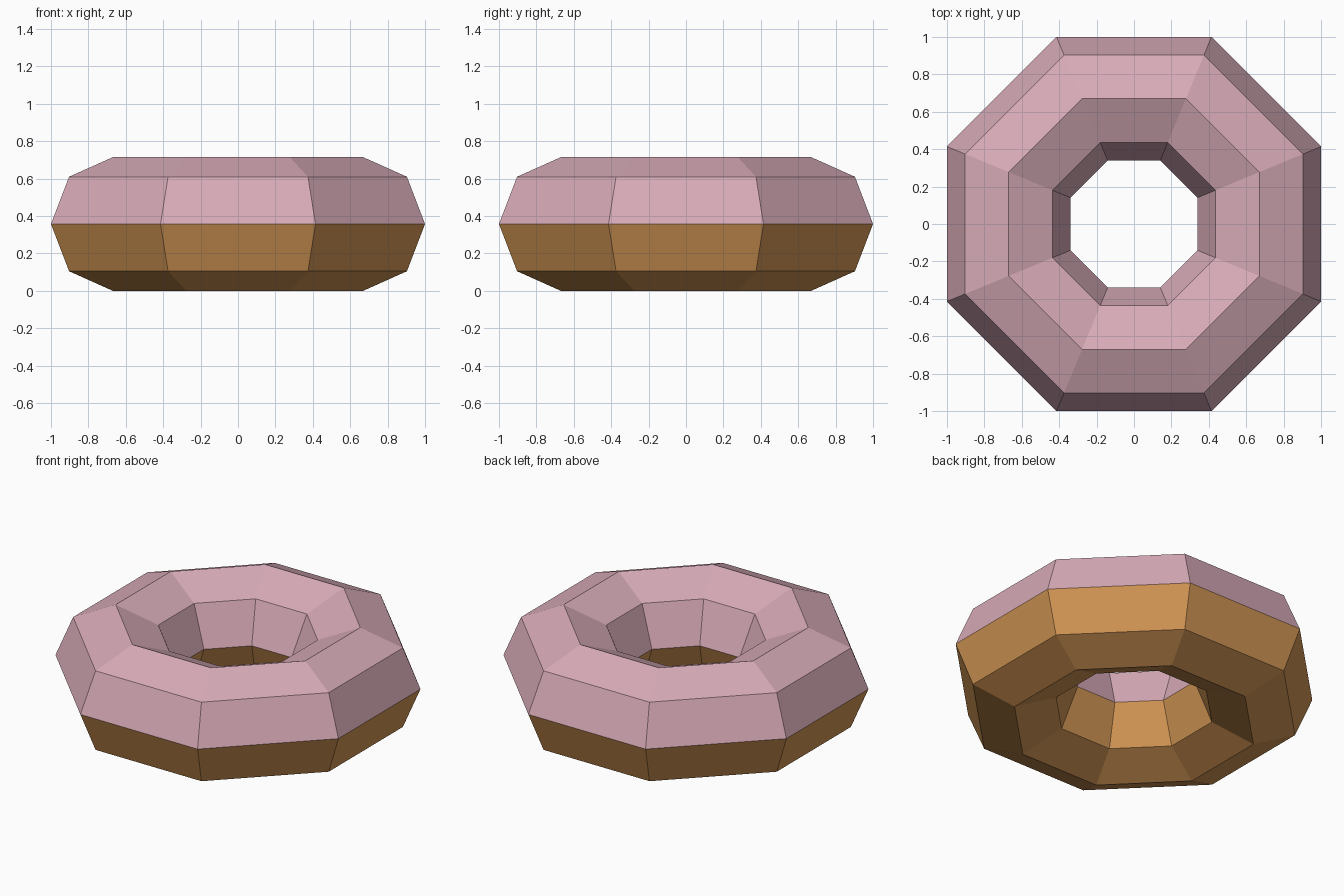
import bpy, bmesh, math

if "Cube" in bpy.data.objects:
    bpy.data.objects.remove(bpy.data.objects["Cube"])

SIDES = 8            # segments round the ring and round the tube
RING, TUBE_W, TUBE_H = 0.67, 0.33, 0.357


def material(name, rgb):
    m = bpy.data.materials.new(name)
    m.diffuse_color = (*rgb, 1)
    m.use_nodes = True
    m.node_tree.nodes["Principled BSDF"].inputs["Base Color"].default_value = m.diffuse_color
    return m


# Low-poly ring: eight-sided tube swept round eight corners
bm = bmesh.new()
rings = []
for i in range(SIDES):
    a = math.tau * (i + 0.5) / SIDES
    ring = []
    for j in range(SIDES):
        t = math.tau * j / SIDES
        r = (RING + TUBE_W * math.cos(t)) / math.cos(math.pi / SIDES)
        ring.append(bm.verts.new((r * math.cos(a), r * math.sin(a),
                                  TUBE_H + TUBE_H * math.sin(t))))
    rings.append(ring)
for i in range(SIDES):
    p, q = rings[i], rings[(i + 1) % SIDES]
    for j in range(SIDES):
        k = (j + 1) % SIDES
        f = bm.faces.new((p[j], q[j], q[k], p[k]))
        # Icing on the upper half, dough below
        f.material_index = 1 if f.calc_center_median().z > TUBE_H else 0
bmesh.ops.recalc_face_normals(bm, faces=bm.faces)

mesh = bpy.data.meshes.new("doughnut")
bm.to_mesh(mesh)
bm.free()
mesh.materials.append(material("brown dough", (0.65, 0.305, 0.09)))
mesh.materials.append(material("pink icing", (0.68, 0.405, 0.475)))
bpy.context.collection.objects.link(bpy.data.objects.new("doughnut", mesh))
